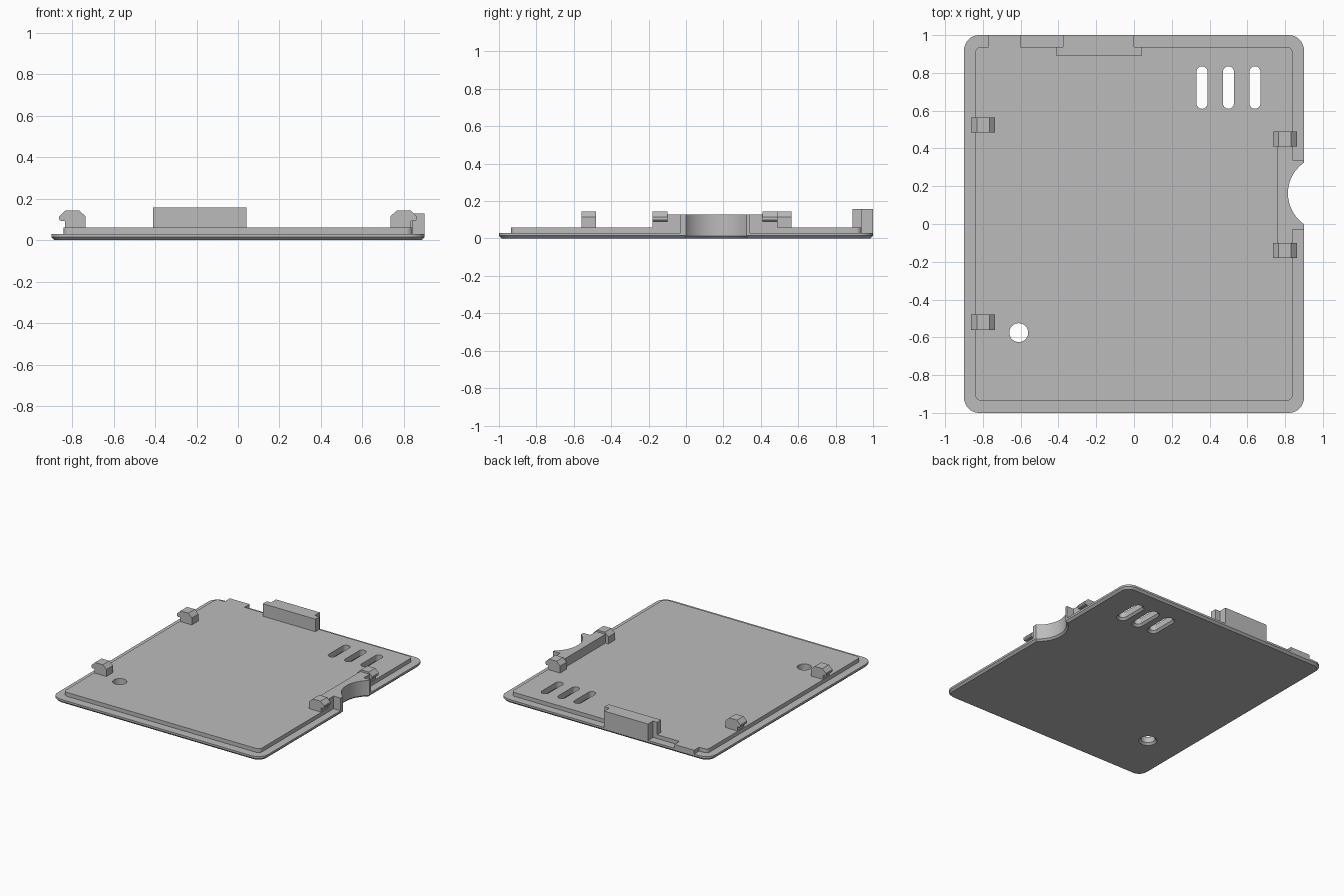
import bpy, bmesh, math
from mathutils import Vector

cube = bpy.data.objects.get("Cube")
if cube:
    bpy.data.objects.remove(cube, do_unlink=True)

grey = bpy.data.materials.new("plain grey")
grey.use_nodes = True
COLOR = (0.5, 0.5, 0.5, 1)
grey.diffuse_color = COLOR
grey.node_tree.nodes["Principled BSDF"].inputs["Base Color"].default_value = COLOR


def loft(name, sections):
    """Closed solid through matching rings of 3D points."""
    bm = bmesh.new()
    rings = [[bm.verts.new(p) for p in ring] for ring in sections]
    n = len(rings[0])
    for a, b in zip(rings, rings[1:]):
        for i in range(n):
            j = (i + 1) % n
            bm.faces.new((a[i], a[j], b[j], b[i]))
    bm.faces.new(rings[0][::-1])
    bm.faces.new(rings[-1])
    bmesh.ops.recalc_face_normals(bm, faces=bm.faces)
    mesh = bpy.data.meshes.new(name)
    bm.to_mesh(mesh)
    bm.free()
    mesh.materials.append(grey)
    obj = bpy.data.objects.new(name, mesh)
    bpy.context.collection.objects.link(obj)
    return obj


def rounded(x0, x1, y0, y1, r, grow=0, seg=8):
    """Rounded rectangle outline, offset outward by grow."""
    pts = []
    corners = ((x1 - r, y1 - r), (x0 + r, y1 - r), (x0 + r, y0 + r), (x1 - r, y0 + r))
    for k, (cx, cy) in enumerate(corners):
        for i in range(seg + 1):
            a = math.pi / 2 * (k + i / seg)
            pts.append((cx + (r + grow) * math.cos(a), cy + (r + grow) * math.sin(a)))
    return pts


def circle(cx, cy, r, n=48):
    return [(cx + r * math.cos(math.tau * i / n), cy + r * math.sin(math.tau * i / n))
            for i in range(n)]


def at(outline, z):
    return [Vector((x, y, z)) for x, y in outline]


def prism(name, outline, z0, z1):
    return loft(name, [at(outline, z0), at(outline, z1)])


def box(x0, x1, y0, y1):
    return [(x0, y0), (x1, y0), (x1, y1), (x0, y1)]


def combine(target, other, operation):
    mod = target.modifiers.new("combine", 'BOOLEAN')
    mod.operation, mod.solver, mod.object = operation, 'EXACT', other
    bpy.context.view_layer.objects.active = target
    bpy.ops.object.modifier_apply(modifier=mod.name)
    bpy.data.objects.remove(other, do_unlink=True)


# Cover plate with a chamfered lower rim
BEVEL = 0.015
plate = (-0.9, 0.9, -1, 1, 0.08)
cover = loft("cover_plate", [at(rounded(*plate, grow=-BEVEL), 0),
                             at(rounded(*plate), BEVEL), at(rounded(*plate), 0.03)])

# Raised inner panel, rear tab and the finger notch wall
wall = [(0.76, -0.1), (0.84, -0.1), (0.84, -0.03), (0.9, -0.03),
        (0.9, 0.34), (0.84, 0.34), (0.84, 0.41), (0.76, 0.41)]
combine(cover, prism("panel", rounded(-0.84, 0.84, -0.935, 0.938, 0.03), 0.02, 0.06), 'UNION')
combine(cover, prism("rear_tab", box(-0.77, -0.6, 0.9, 1), 0.02, 0.06), 'UNION')
combine(cover, prism("notch_wall", wall, 0.02, 0.128), 'UNION')

# Finger notch
notch = [at(circle(1.014, 0.162, r), z)
         for r, z in ((0.222, -0.01), (0.199, 0.013), (0.199, 0.2))]
combine(cover, loft("notch_cutter", notch), 'DIFFERENCE')

# Vent slots and round hole, flared at the underside
openings = [(x - 0.029, x + 0.029, 0.61, 0.835, 0.0289) for x in (0.36, 0.5, 0.64)]
openings.append((-0.66, -0.56, -0.625, -0.525, 0.0499))
for shape in openings:
    rings = [at(rounded(*shape, grow=g), z)
             for g, z in ((0.025, -0.01), (0, BEVEL), (0, 0.1))]
    combine(cover, loft("opening_cutter", rings), 'DIFFERENCE')

# Rear locating block
block = [(-0.41, 0.89), (0.04, 0.89), (0.04, 0.938), (0, 0.938),
         (0, 1), (-0.375, 1), (-0.375, 0.938), (-0.41, 0.938)]
prism("rear_block", block, 0.03, 0.157)

# Snap clips with an outward hook
hook = [(0.735, 0.055), (0.835, 0.055), (0.835, 0.092), (0.855, 0.092), (0.862, 0.1),
        (0.862, 0.114), (0.832, 0.143), (0.765, 0.143), (0.735, 0.114)]
for side, name, starts in ((1, "left_clip", (-0.18, 0.41)), (-1, "right_clip", (-0.56, 0.485))):
    for y in starts:
        loft(name, [[Vector((side * x, yy, z)) for x, z in hook] for yy in (y, y + 0.08)])

# Smooth curved walls, keep edges crisp
bpy.ops.object.select_all(action='DESELECT')
cover.select_set(True)
bpy.context.view_layer.objects.active = cover
bpy.ops.object.shade_smooth_by_angle(angle=math.radians(30))
